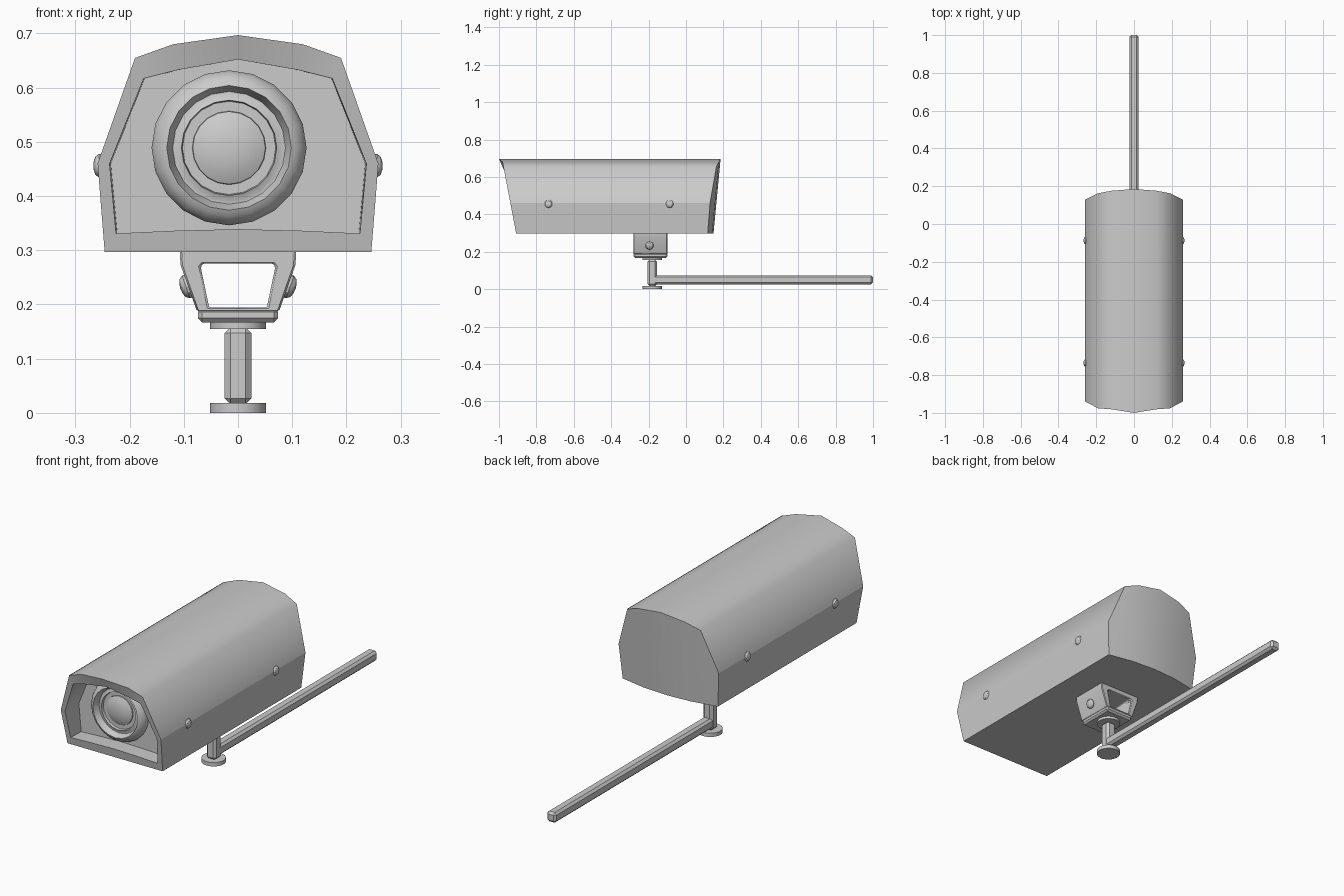
import bpy, bmesh, math
from mathutils import Vector

if "Cube" in bpy.data.objects:
    bpy.data.objects.remove(bpy.data.objects["Cube"])


def finish(name, bm, angle=30):
    bmesh.ops.recalc_face_normals(bm, faces=bm.faces)
    me = bpy.data.meshes.new(name)
    bm.to_mesh(me)
    bm.free()
    ob = bpy.data.objects.new(name, me)
    bpy.context.collection.objects.link(ob)
    bpy.ops.object.select_all(action='DESELECT')
    ob.select_set(True)
    bpy.context.view_layer.objects.active = ob
    bpy.ops.object.shade_smooth_by_angle(angle=math.radians(angle))
    return ob


def lathe(name, profile, loc, axis=(0, 0, 1), segs=20):
    """Revolve (radius, height) points; radius 0 closes to a pole."""
    bm = bmesh.new()
    rot = Vector(axis).to_track_quat('Z', 'Y')
    rings = []
    for r, h in profile:
        n = segs if r else 1
        rings.append([bm.verts.new(rot @ Vector((r * math.cos(2 * math.pi * i / segs),
                      r * math.sin(2 * math.pi * i / segs), h)) + Vector(loc)) for i in range(n)])
    for a, b in zip(rings, rings[1:]):
        for i in range(segs):
            j = (i + 1) % segs
            vs = [a[i % len(a)], a[j % len(a)], b[j % len(b)], b[i % len(b)]]
            bm.faces.new(list(dict.fromkeys(vs)))
    return finish(name, bm)


def box(name, x, y, z, bevel):
    bm = bmesh.new()
    bmesh.ops.create_cube(bm, size=1)
    for v in bm.verts:
        v.co = [lo + (c + .5) * (hi - lo) for c, (lo, hi) in zip(v.co, (x, y, z))]
    bmesh.ops.bevel(bm, geom=bm.edges[:], offset=bevel, segments=1, affect='EDGES')
    return finish(name, bm)


def mirrored(half):
    """Close a half profile running from x=0 (top) to x=0 (bottom)."""
    return half + [(-x, z) for x, z in half[-2:0:-1]]


# Housing: outer shell, front lip and recess in one skin
outer = mirrored([(0, .697), (.12, .680), (.19, .655), (.259, .46), (.246, .297), (.12, .297), (0, .297)])
inner = mirrored([(0, .652), (.11, .633), (.174, .617), (.237, .46), (.225, .331), (.12, .336), (0, .339)])
N = len(outer)


def front_y(x, z):
    return -.908 - .19 * (z - .297) - (.016 if x == 0 and z > .69 else 0)


def back_y(x, z):
    return .147 + .095 * (z - .297) - .032 * (x / .25) ** 2


bm = bmesh.new()
back = [bm.verts.new((x, back_y(x, z), z)) for x, z in outer]
front = [bm.verts.new((x, front_y(x, z), z)) for x, z in outer]
lip = [bm.verts.new((x, front_y(x, z), z)) for x, z in inner]
wall = [bm.verts.new((x * .99, -.84, z)) for x, z in inner]
for a, b in ((back, front), (front, lip), (lip, wall)):
    for i in range(N):
        j = (i + 1) % N
        bm.faces.new((a[i], a[j], b[j], b[i]))
bm.faces.new(wall)
for idx in ((0, 1, 5, 6), (1, 2, 3, 4, 5), (0, 6, 7, 11), (11, 7, 8, 9, 10)):
    bm.faces.new([back[i] for i in idx])
for loop in (back, front, lip, wall):
    for i in range(N):
        bm.edges.get((loop[i], loop[(i + 1) % N])).smooth = False
for i in (3, 4, 8, 9):
    bm.edges.get((back[i], front[i])).smooth = False
finish("housing", bm, 60)

# Lens: bulging ring, stepped barrel and domed glass, facing -y
LENS = (-.0165, -.84, .489)
lathe("lens_ring", [(.143, 0), (.143, .012), (.137, .026), (.126, .038), (.115, .043),
                    (.104, .014), (.100, .014), (.088, .020), (.086, .008), (.068, .008)], LENS, (0, -1, 0))
lathe("lens_glass", [(.068, .006), (.067, .012), (.05, .020), (.027, .025), (0, .027)], LENS, (0, -1, 0))

# Domed bolts on the housing sides and the yoke legs
dome = [(.022, -.012), (.022, .002), (.017, .009), (.009, .012), (0, .013)]
for s, side in ((1, "right"), (-1, "left")):
    for y, end in ((-.735, "front"), (-.087, "rear")):
        lathe(f"housing_bolt_{side}_{end}", dome, (s * .254, y, .456), (s, 0, 0), 12)
    lathe(f"yoke_bolt_{side}", dome, (s * .094, -.195, .233), (s, 0, -.35), 12)

# Yoke: open trapezoid frame extruded along y
yo = mirrored([(0, .305), (.108, .305), (.106, .273), (.076, .188), (0, .188)])
yi = mirrored([(0, .276), (.064, .276), (.069, .270), (.053, .194), (0, .194)])
bm = bmesh.new()
rings = [[bm.verts.new((x, y, z)) for x, z in p]
         for p, y in ((yo, -.28), (yo, -.10), (yi, -.10), (yi, -.28))]
for a, b in zip(rings, rings[1:] + rings[:1]):
    for i in range(len(yo)):
        j = (i + 1) % len(yo)
        bm.faces.new((a[i], a[j], b[j], b[i]))
yoke = finish("yoke", bm)
bev = yoke.modifiers.new("edge_chamfer", 'BEVEL')
bev.width, bev.segments = .004, 1
box("yoke_plate", (-.074, .074), (-.28, -.10), (.167, .194), .008)

# Post, arm and end discs
PY = -.18
disc = [(0, 0), (.052, 0), (.052, .015), (0, .015)]
lathe("top_disc", disc, (0, PY, .155), segs=24)
lathe("base_disc", [(r, h * 1.2) for r, h in disc], (0, PY, 0), segs=24)
box("post", (-.025, .025), (PY - .025, PY + .025), (.016, .158), .011)
box("arm", (-.024, .024), (PY - .015, 1.0), (.026, .074), .010)
